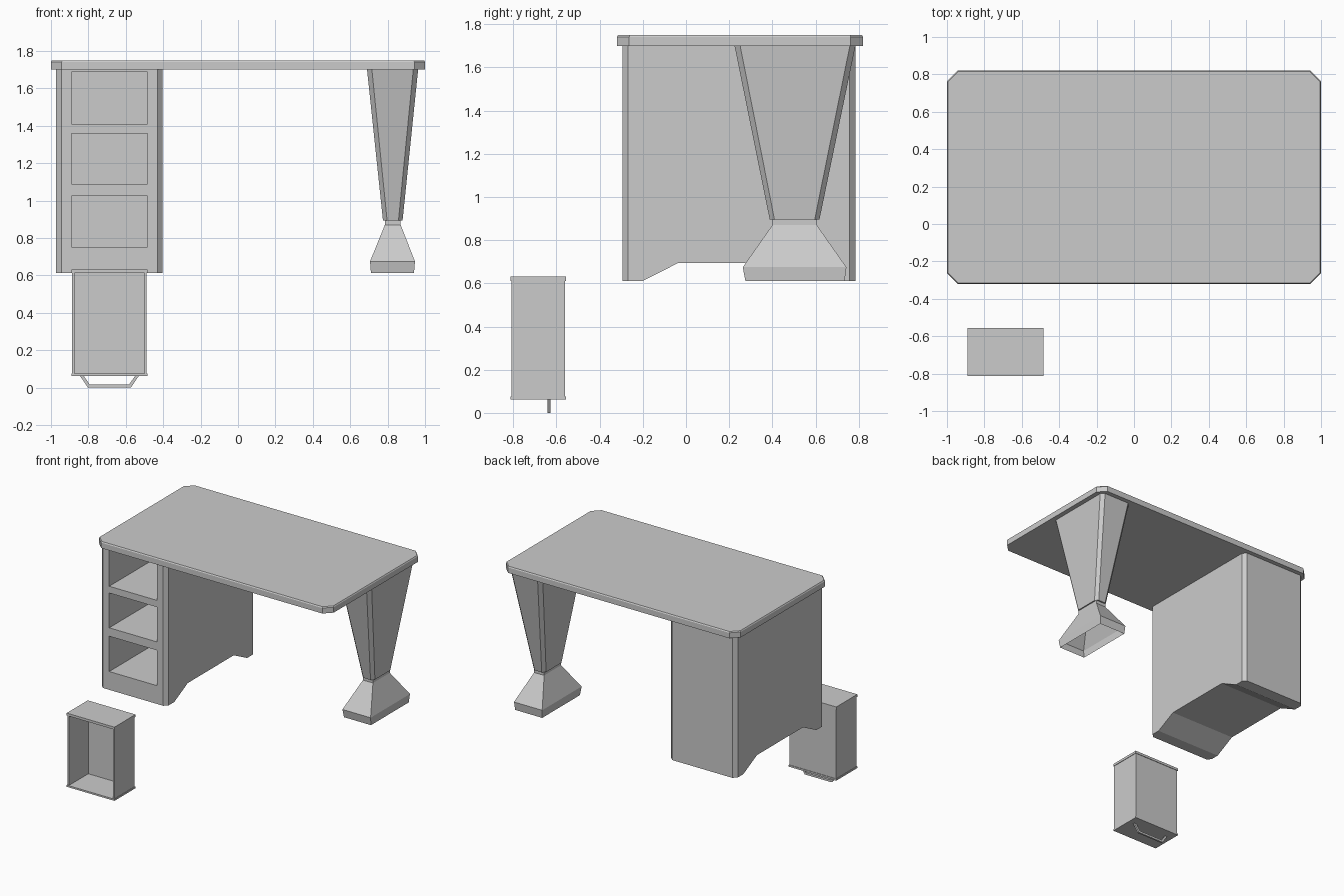
import bpy, bmesh

if "Cube" in bpy.data.objects:
    bpy.data.objects.remove(bpy.data.objects["Cube"])


def obj_from_bm(name, bm):
    bmesh.ops.recalc_face_normals(bm, faces=bm.faces)
    me = bpy.data.meshes.new(name)
    bm.to_mesh(me)
    bm.free()
    ob = bpy.data.objects.new(name, me)
    bpy.context.collection.objects.link(ob)
    return ob


def outline(x0, x1, y0, y1, c):
    """Rectangle outline, with cut corners when c > 0."""
    if c == 0:
        return [(x0, y0), (x1, y0), (x1, y1), (x0, y1)]
    return [(x0 + c, y0), (x1 - c, y0), (x1, y0 + c), (x1, y1 - c),
            (x1 - c, y1), (x0 + c, y1), (x0, y1 - c), (x0, y0 + c)]


def loft(name, rings, bottom=True, top=True):
    """Stack outlines given as (z, x0, x1, y0, y1, corner), low to high."""
    bm = bmesh.new()
    loops = [[bm.verts.new((x, y, r[0])) for x, y in outline(*r[1:])] for r in rings]
    for a, b in zip(loops, loops[1:]):
        n = len(a)
        for i in range(n):
            bm.faces.new((a[i], a[(i + 1) % n], b[(i + 1) % n], b[i]))
    if bottom:
        bm.faces.new(loops[0][::-1])
    if top:
        bm.faces.new(loops[-1])
    return obj_from_bm(name, bm)


def box(name, x0, x1, y0, y1, z0, z1):
    return loft(name, [(z0, x0, x1, y0, y1, 0), (z1, x0, x1, y0, y1, 0)])


def prism(name, pts, axis, a, b):
    """Extrude a profile along x (points are y, z) or y (points are x, z)."""
    bm = bmesh.new()
    place = (lambda p, d: (d, p[0], p[1])) if axis == 'x' else (lambda p, d: (p[0], d, p[1]))
    lo, hi = ([bm.verts.new(place(p, d)) for p in pts] for d in (a, b))
    n = len(pts)
    for i in range(n):
        bm.faces.new((lo[i], lo[(i + 1) % n], hi[(i + 1) % n], hi[i]))
    bm.faces.new(lo[::-1])
    bm.faces.new(hi)
    return obj_from_bm(name, bm)


def cut(target, cutter):
    cutter.hide_render = True
    cutter.hide_set(True)
    m = target.modifiers.new("cut", 'BOOLEAN')
    m.operation = 'DIFFERENCE'
    m.solver = 'EXACT'
    m.object = cutter


# Table top with cut corners and a slightly eased upper edge
loft("table_top", [(1.70, -1, 1, -0.32, 0.82, 0.057),
                   (1.742, -1, 1, -0.32, 0.82, 0.057),
                   (1.75, -0.995, 0.995, -0.315, 0.815, 0.055)])

# Drawer pedestal with arched underside and three open bays
pedestal = loft("drawer_pedestal", [(z, -0.972, -0.404, -0.295, 0.785, 0.027)
                                    for z in (0.612, 1.70)])
cut(pedestal, prism("underside_cutter",
                    [(-0.215, 0.604), (0.705, 0.604), (0.525, 0.695), (-0.035, 0.695)],
                    'x', -1.1, -0.3))
for i, (z0, z1) in enumerate([(0.753, 1.025), (1.09, 1.358), (1.41, 1.688)]):
    cut(pedestal, box(f"bay_cutter_{i + 1}", -0.891, -0.484, -0.4, 0.285, z0, z1))

# Tapered leg with cut corners
loft("leg_column", [(0.895, 0.775, 0.88, 0.388, 0.618, 0.022),
                    (1.70, 0.69, 0.963, 0.225, 0.785, 0.026)])

# Flared foot, open underneath
loft("leg_foot", [(0.612, 0.711, 0.941, 0.275, 0.735, 0),
                  (0.675, 0.706, 0.946, 0.263, 0.743, 0),
                  (0.87, 0.785, 0.87, 0.40, 0.606, 0),
                  (0.897, 0.785, 0.87, 0.40, 0.606, 0)], bottom=False)

# Loose drawer standing on its front, opening towards -y
X0, X1, Y0, Y1 = -0.891, -0.484, -0.813, -0.557
box("drawer_front", X0, X1, Y0, Y1, 0.063, 0.076)
box("drawer_back", X0, X1, Y0, Y1, 0.612, 0.631)
box("drawer_left_side", X0 + 0.004, X0 + 0.016, Y0 + 0.004, Y1 - 0.004, 0.076, 0.612)
box("drawer_right_side", X1 - 0.016, X1 - 0.004, Y0 + 0.004, Y1 - 0.004, 0.076, 0.612)
box("drawer_bottom", X0 + 0.016, X1 - 0.016, Y1 - 0.016, Y1 - 0.004, 0.076, 0.612)

# Bent handle under the drawer front
prism("drawer_handle", [(-0.845, 0.063), (-0.802, 0), (-0.573, 0), (-0.53, 0.063),
                        (-0.55, 0.063), (-0.583, 0.016), (-0.792, 0.016), (-0.825, 0.063)],
      'y', -0.641, -0.627)
